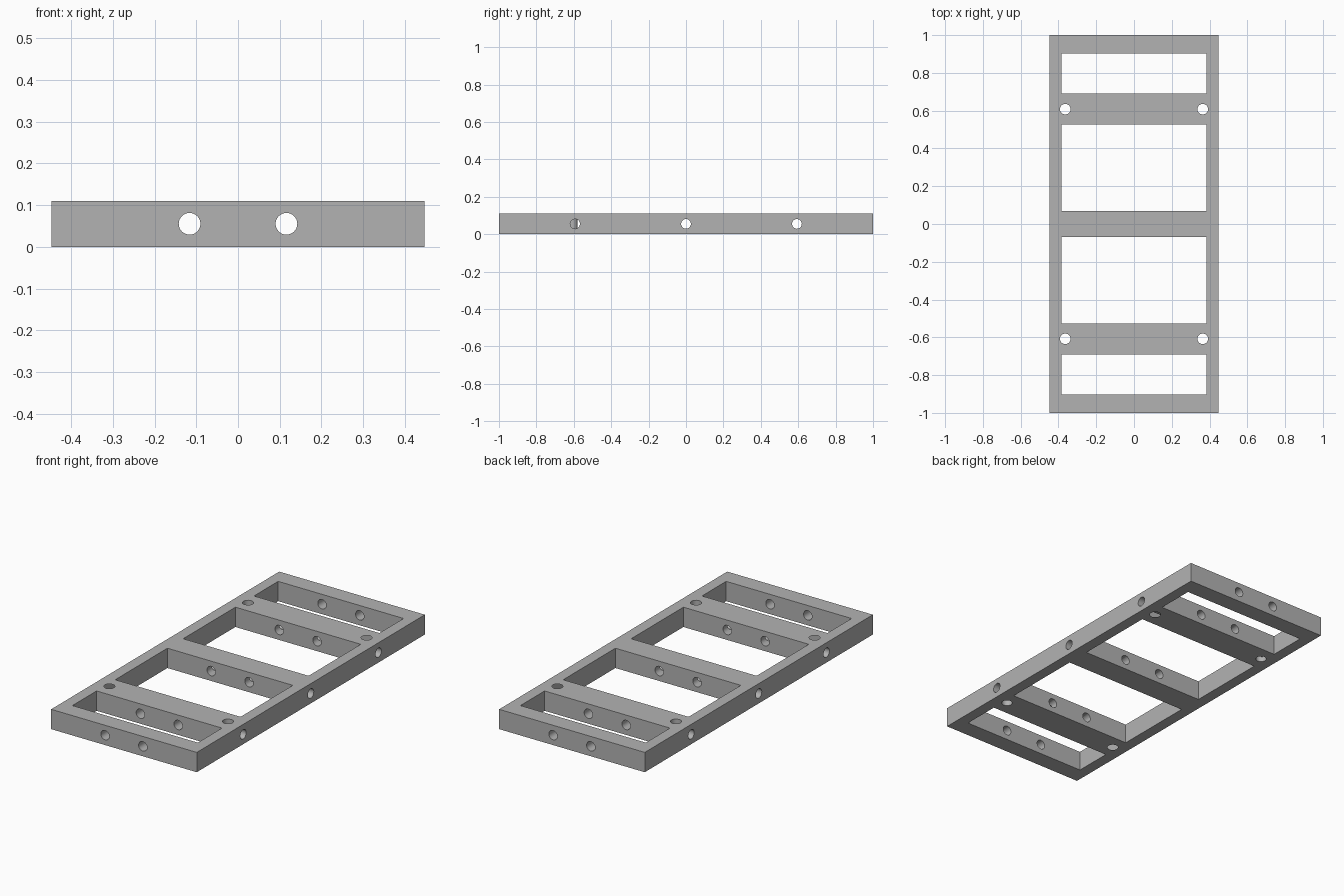
import bpy
import bmesh
from math import pi
from mathutils import Matrix, Vector

cube = bpy.data.objects.get("Cube")
if cube:
    bpy.data.objects.remove(cube, do_unlink=True)

HALF_W, HEIGHT = 0.447, 0.11
MID = HEIGHT / 2

grey = bpy.data.materials.new("plain grey")
grey.use_nodes = True
colour = (0.45, 0.45, 0.45, 1)
grey.diffuse_color = colour
grey.node_tree.nodes["Principled BSDF"].inputs["Base Color"].default_value = colour


def make_object(name, bm):
    mesh = bpy.data.meshes.new(name)
    bm.to_mesh(mesh)
    bm.free()
    mesh.materials.append(grey)
    obj = bpy.data.objects.new(name, mesh)
    bpy.context.collection.objects.link(obj)
    return obj


def add_box(bm, centre, size):
    bmesh.ops.create_cube(bm, size=1, matrix=Matrix.Translation(centre) @ Matrix.Diagonal((*size, 1)))


def add_rod(bm, centre, axis, radius, length):
    turn = Vector((0, 0, 1)).rotation_difference(Vector(axis)).to_matrix().to_4x4()
    bmesh.ops.create_cone(bm, cap_ends=True, segments=32, radius1=radius, radius2=radius,
                          depth=length, matrix=Matrix.Translation(centre) @ turn)


def cut(target, bm):
    cutter = make_object("hole_cutter", bm)
    cutter.hide_render = True
    mod = target.modifiers.new("holes", 'BOOLEAN')
    mod.operation, mod.solver, mod.object = 'DIFFERENCE', 'EXACT', cutter
    bpy.context.view_layer.objects.active = target
    bpy.ops.object.modifier_apply(modifier=mod.name)
    bpy.data.objects.remove(cutter, do_unlink=True)


# Solid slab
bm = bmesh.new()
add_box(bm, (0, 0, MID), (HALF_W * 2, 2, HEIGHT))
frame = make_object("ladder_frame", bm)

# Rectangular openings between the crossbars
bm = bmesh.new()
for near, far in ((0.069, 0.527), (0.69, 0.902)):
    for side in (-1, 1):
        add_box(bm, (0, side * (near + far) / 2, MID), (0.77, far - near, 1))
cut(frame, bm)

# Lengthwise bores through every crossbar
bm = bmesh.new()
for x in (-0.116, 0.116):
    add_rod(bm, (x, 0, MID), (0, 1, 0), 0.026, 3)
cut(frame, bm)

# Sideways bores along the three inner crossbars
bm = bmesh.new()
for y in (-0.593, 0, 0.593):
    add_rod(bm, (0, y, MID), (1, 0, 0), 0.026, 3)
cut(frame, bm)

# Vertical mounting holes at the ends of two crossbars
bm = bmesh.new()
for x in (-0.364, 0.364):
    for y in (-0.608, 0.608):
        add_rod(bm, (x, y, MID), (0, 0, 1), 0.028, 1)
cut(frame, bm)

# Smooth bores with crisp edges
bpy.ops.object.select_all(action='DESELECT')
frame.select_set(True)
bpy.context.view_layer.objects.active = frame
bpy.ops.object.shade_smooth_by_angle(angle=pi / 6)
